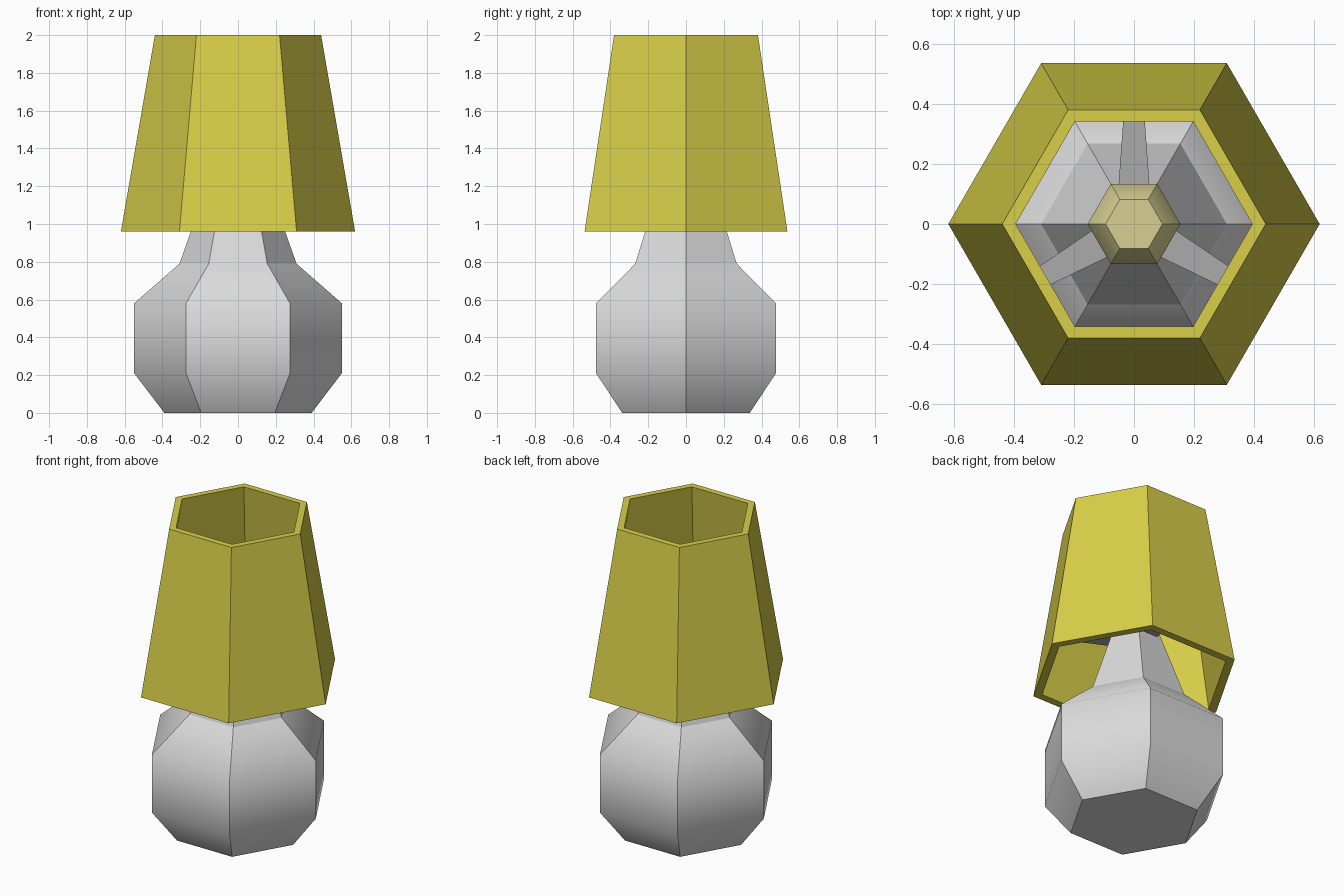
import bpy, bmesh, math

if "Cube" in bpy.data.objects:
    bpy.data.objects.remove(bpy.data.objects["Cube"])


def material(name, rgb):
    m = bpy.data.materials.new(name)
    m.diffuse_color = (*rgb, 1)
    m.use_nodes = True
    m.node_tree.nodes["Principled BSDF"].inputs["Base Color"].default_value = m.diffuse_color
    return m


GREY = material("light grey", (0.71, 0.71, 0.71))
STEEL = material("mid grey", (0.41, 0.41, 0.41))
YELLOW = material("shade yellow", (0.69, 0.62, 0.065))
PALE = material("pale bulb yellow", (0.69, 0.63, 0.29))


def finish(bm, name, mat):
    bmesh.ops.recalc_face_normals(bm, faces=bm.faces)
    me = bpy.data.meshes.new(name)
    bm.to_mesh(me)
    bm.free()
    me.materials.append(mat)
    ob = bpy.data.objects.new(name, me)
    bpy.context.collection.objects.link(ob)
    return ob


def hex_lathe(name, profile, mat, closed=False, smooth_z=()):
    """Six-sided turned solid; horizontal rings at the smooth_z heights are shaded smooth."""
    bm = bmesh.new()
    rings = [[bm.verts.new((r * math.cos(k * math.pi / 3), r * math.sin(k * math.pi / 3), z))
              for k in range(6)] for r, z in profile]
    pairs = list(zip(rings, rings[1:]))
    if closed:
        pairs.append((rings[-1], rings[0]))
    for a, b in pairs:
        for k in range(6):
            j = (k + 1) % 6
            bm.faces.new((a[k], a[j], b[j], b[k]))
    if not closed:
        bm.faces.new(rings[0])
        bm.faces.new(rings[-1])
    for f in bm.faces:
        f.smooth = bool(smooth_z)
    for e in bm.edges:
        z0, z1 = (v.co.z for v in e.verts)
        level = abs(z0 - z1) < 1e-4
        e.smooth = level and any(abs(z0 - z) < 1e-3 for z in smooth_z)
    return finish(bm, name, mat)


# Body with tapering neck
hex_lathe("lamp_base", [(0.39, 0), (0.55, 0.21), (0.55, 0.58), (0.31, 0.79), (0.15, 1.24)],
          GREY, smooth_z=(0.21, 0.58))

# Hollow shade
hex_lathe("lamp_shade", [(0.62, 0.96), (0.44, 2.0), (0.395, 2.0), (0.565, 0.96)],
          YELLOW, closed=True)

# Bulb on top of the neck
hex_lathe("bulb", [(0.09, 1.23), (0.155, 1.31), (0.155, 1.42), (0.095, 1.5)],
          PALE, smooth_z=(1.31, 1.42))

# Three tapered arms from the neck to the shade
for i in range(3):
    bm = bmesh.new()
    bmesh.ops.create_cube(bm, size=1)
    for v in bm.verts:
        outer = v.co.x > 0
        half = 0.027 if outer else 0.055
        v.co = (0.47 if outer else 0.08, math.copysign(half, v.co.y), 1.22 + v.co.z * 0.06)
    arm = finish(bm, f"shade_arm_{i + 1}", STEEL)
    arm.rotation_euler.z = math.pi / 2 + i * math.tau / 3
